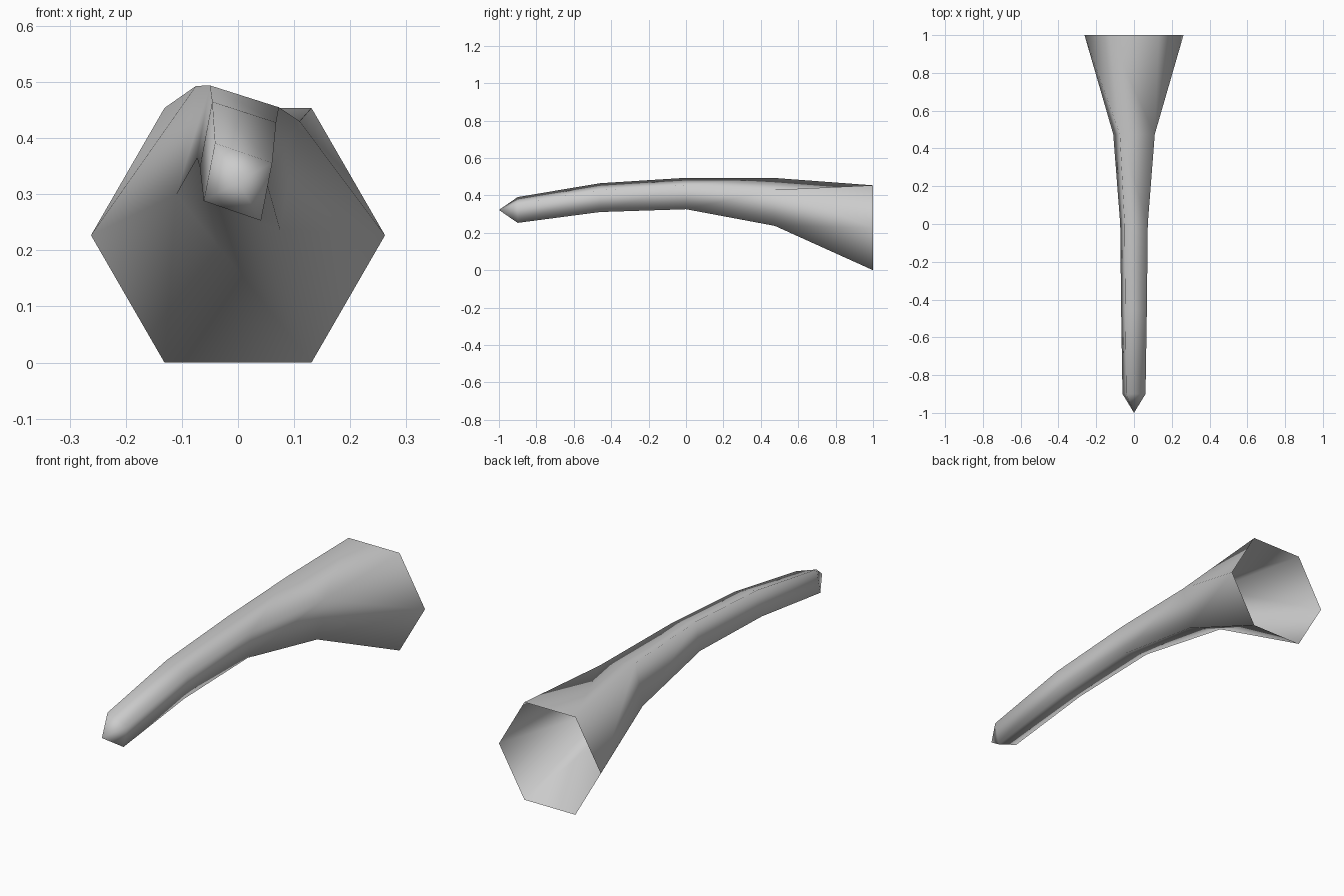
import bpy, bmesh, math

cube = bpy.data.objects.get("Cube")
if cube:
    bpy.data.objects.remove(cube, do_unlink=True)

mat = bpy.data.materials.new("plain_grey")
mat.use_nodes = True
grey = (0.6, 0.6, 0.6, 1)
mat.diffuse_color = grey
mat.node_tree.nodes["Principled BSDF"].inputs["Base Color"].default_value = grey

bm = bmesh.new()

# Four-sided shaft sections: y, centre z, upper left corner, upper right corner
sections = [
    (0.475, 0.365, (-0.075, 0.128), (0.11, 0.065)),
    (0.0, 0.41, (-0.05, 0.084), (0.073, 0.045)),
    (-0.46, 0.388, (-0.046, 0.077), (0.068, 0.04)),
    (-0.9, 0.322, (-0.041, 0.069), (0.061, 0.034)),
]
rings = []
for y, zc, a, b in sections:
    corners = [a, b, (-a[0], -a[1]), (-b[0], -b[1])]
    rings.append([bm.verts.new((x, y, zc + z)) for x, z in corners])

for r, s in zip(rings, rings[1:]):
    for i in range(4):
        j = (i + 1) % 4
        bm.faces.new((r[i], r[j], s[j], s[i]))

# Pointed tip
tip = bm.verts.new((0, -1, 0.322))
for i in range(4):
    bm.faces.new((rings[-1][i], rings[-1][(i + 1) % 4], tip))

# Open six-sided mouth, flaring out from the last section
R = 0.262
hexa = []
for k in range(6):
    t = math.radians(60 * k)
    hexa.append(bm.verts.new((R * math.cos(t), 1, R * math.sin(t) + R * math.sin(math.pi / 3))))
tl, tr, br, bl = rings[0]
# Each half of the flare is the other turned half way round
for p, q, n, h in ((tl, tr, br, 0), (br, bl, tl, 3)):
    right, up_r, up_l, down_r = (hexa[(h + k) % 6] for k in (0, 1, 2, 5))
    for f in ((p, q, up_l), (q, up_r, up_l), (q, right, up_r),
              (q, n, right), (n, down_r, right)):
        bm.faces.new(f)

bmesh.ops.recalc_face_normals(bm, faces=bm.faces)
# The shaft must point outward even though the mouth is open
top = max(bm.faces, key=lambda f: f.calc_center_median().z)
if top.normal.z < 0:
    bmesh.ops.reverse_faces(bm, faces=bm.faces)
for f in bm.faces:
    f.smooth = True

mesh = bpy.data.meshes.new("curved_horn")
bm.to_mesh(mesh)
bm.free()
mesh.materials.append(mat)
horn = bpy.data.objects.new("curved_horn", mesh)
bpy.context.collection.objects.link(horn)
